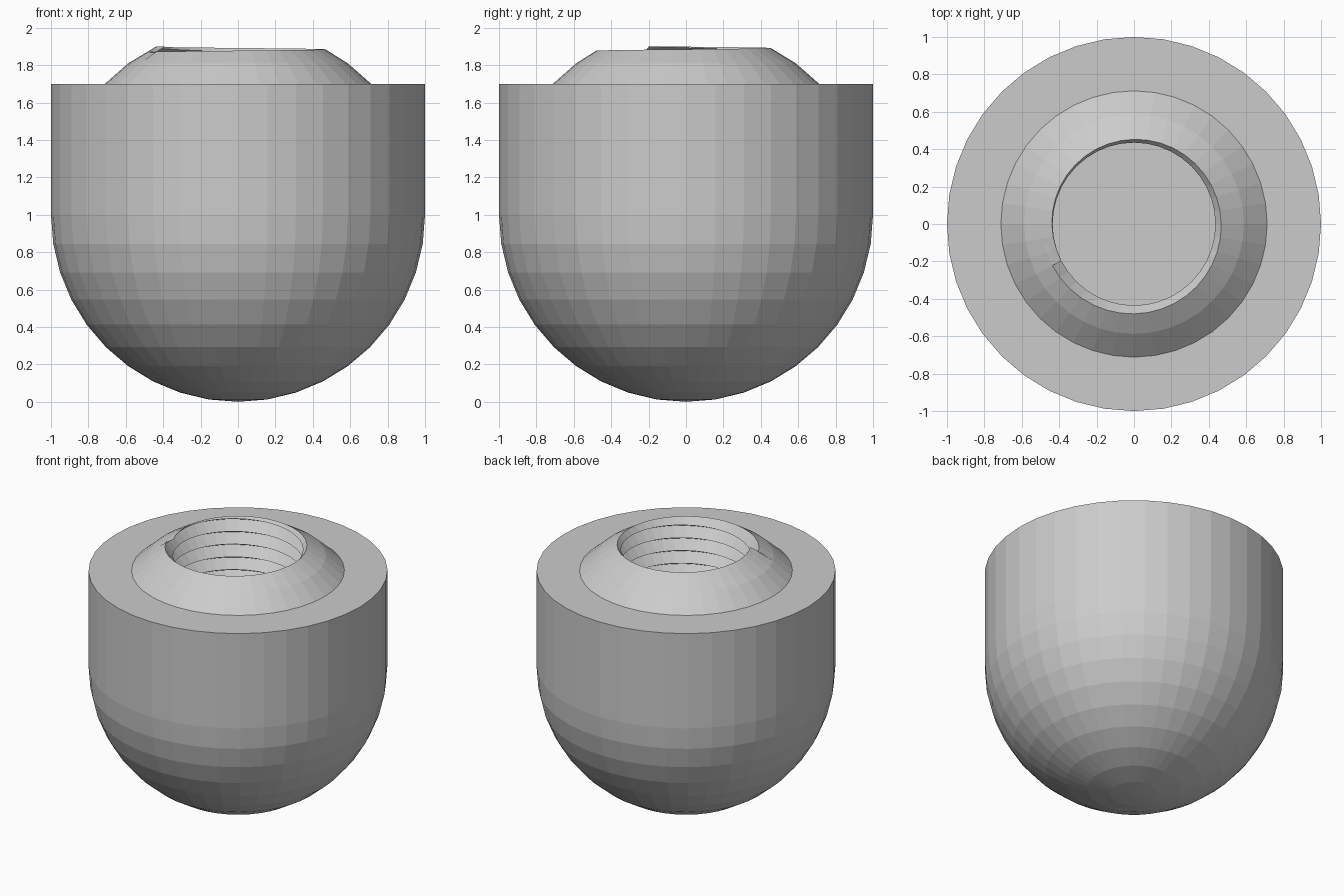
import bpy, bmesh
from math import sin, cos, sqrt, radians

if "Cube" in bpy.data.objects:
    bpy.data.objects.remove(bpy.data.objects["Cube"])

SEGMENTS = 40
STEP = 360 / SEGMENTS
START = -153          # angle where the thread runs out at the rim
CREST, ROOT = 0.435, 0.49
PITCH, TURNS = 0.094, 8
FLOOR, LIP = 1.0, 1.7

grey = bpy.data.materials.new("plain grey")
grey.use_nodes = True
grey.diffuse_color = (0.6, 0.6, 0.6, 1)
grey.node_tree.nodes["Principled BSDF"].inputs["Base Color"].default_value = (0.6, 0.6, 0.6, 1)


def ball_z(r):
    """Height of the upper unit ball at radius r."""
    return 1 + sqrt(1 - r * r)


def sweep(name, profile):
    """Revolve a profile that may change with the turn fraction t."""
    bm = bmesh.new()
    columns = []
    for i in range(SEGMENTS + 1):
        a = radians(START + i * STEP)
        columns.append([bm.verts.new((r * cos(a), r * sin(a), z))
                        for r, z in profile(i / SEGMENTS)])
    for left, right in zip(columns, columns[1:]):
        for j in range(len(left) - 1):
            bm.faces.new((left[j], right[j], right[j + 1], left[j + 1]))
    bmesh.ops.remove_doubles(bm, verts=bm.verts, dist=1e-5)
    bmesh.ops.dissolve_degenerate(bm, edges=bm.edges, dist=1e-5)
    # close the small end of the thread groove
    bmesh.ops.holes_fill(bm, edges=[e for e in bm.edges if e.is_boundary], sides=5)
    mesh = bpy.data.meshes.new(name)
    bm.to_mesh(mesh)
    bm.free()
    mesh.materials.append(grey)
    obj = bpy.data.objects.new(name, mesh)
    bpy.context.collection.objects.link(obj)
    return obj


# Round-bottomed outer shell with a flat top ring
def shell_profile(t):
    bowl = [(cos(radians(k * STEP)), 1 + sin(radians(k * STEP))) for k in range(-10, 1)]
    return bowl + [(1, LIP), (0.712, LIP)]


# Raised dome, spiral rim, threaded hole and its floor
def socket_profile(t):
    rim = ROOT + (CREST - ROOT) * t
    drop = ball_z(CREST) - ball_z(ROOT)
    crest = ball_z(CREST) - PITCH * (1 - t)
    points = [(0.712, LIP), (cos(radians(54)), 1 + sin(radians(54))),
              (rim, ball_z(rim)), (CREST, crest)]
    for k in range(TURNS):
        z = crest - k * PITCH
        points += [(ROOT, z - drop), (CREST, z - PITCH)]
    return points + [(CREST, FLOOR), (0, FLOOR)]


sweep("outer_shell", shell_profile)
sweep("threaded_socket", socket_profile)
